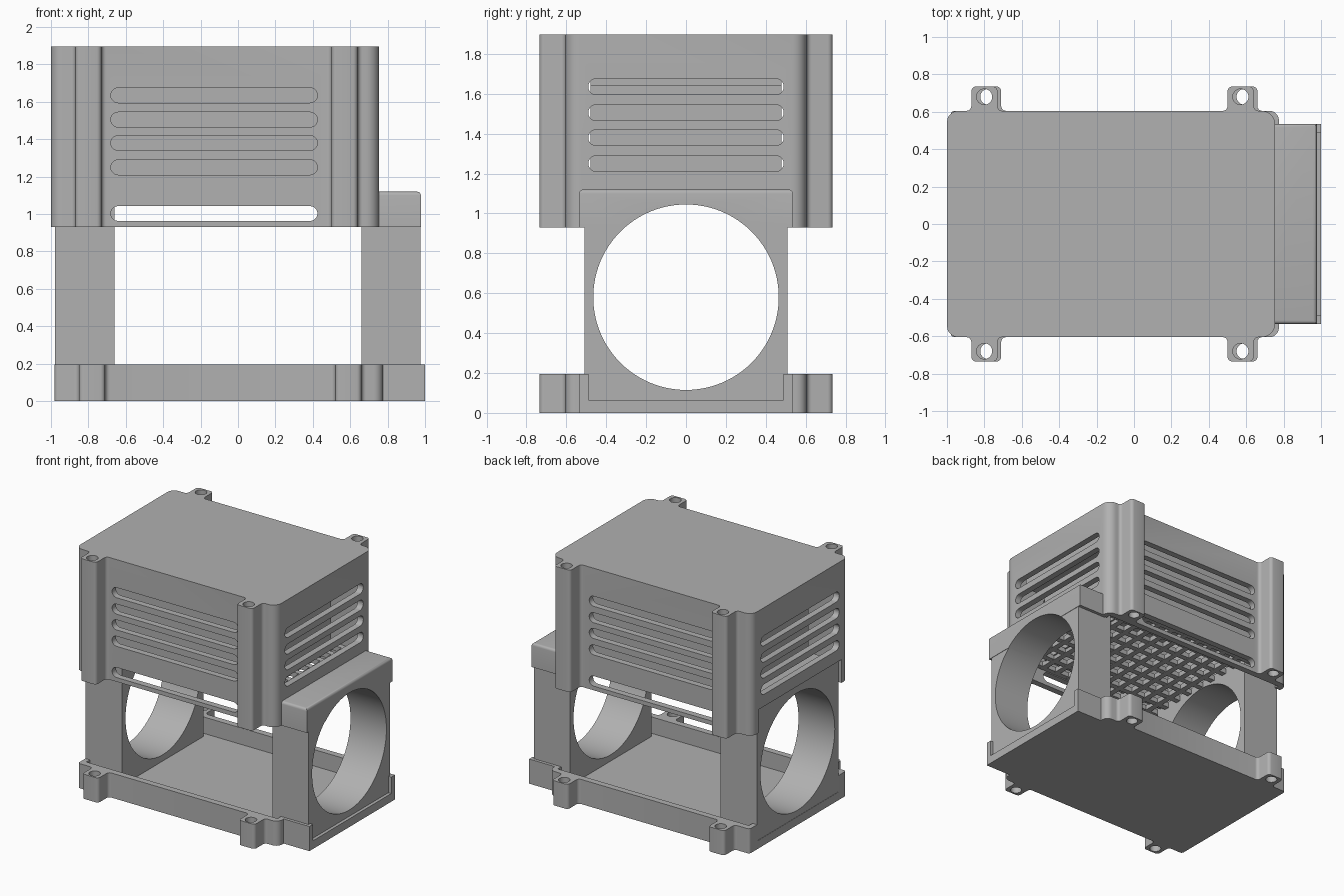
import bpy, bmesh, math
from mathutils import Vector, Matrix

cube = bpy.data.objects.get("Cube")
if cube:
    bpy.data.objects.remove(cube, do_unlink=True)

grey = bpy.data.materials.new("plain grey")
grey.use_nodes = True
GREY = (0.44, 0.44, 0.44, 1)
grey.diffuse_color = GREY
grey.node_tree.nodes["Principled BSDF"].inputs["Base Color"].default_value = GREY


def new_object(name, bm):
    bmesh.ops.recalc_face_normals(bm, faces=bm.faces)
    mesh = bpy.data.meshes.new(name)
    bm.to_mesh(mesh)
    bm.free()
    mesh.materials.append(grey)
    obj = bpy.data.objects.new(name, mesh)
    bpy.context.collection.objects.link(obj)
    return obj


def add_box(bm, x, y, z):
    """Box from three (low, high) ranges."""
    size = [r[1] - r[0] for r in (x, y, z)]
    mid = [(r[0] + r[1]) / 2 for r in (x, y, z)]
    m = Matrix.Translation(mid) @ Matrix.Diagonal((*size, 1))
    return bmesh.ops.create_cube(bm, size=1, matrix=m)["verts"]


def box(name, x, y, z):
    bm = bmesh.new()
    add_box(bm, x, y, z)
    return new_object(name, bm)


def cylinder(name, centre, radius, depth, axis, sides=48):
    bm = bmesh.new()
    turn = Vector((0, 0, 1)).rotation_difference(Vector(axis)).to_matrix().to_4x4()
    bmesh.ops.create_cone(bm, cap_ends=True, segments=sides, radius1=radius,
                          radius2=radius, depth=depth,
                          matrix=Matrix.Translation(centre) @ turn)
    return new_object(name, bm)


def rounded(corners, steps=5):
    """Replace each (x, y, radius) right-angle corner by an arc."""
    pts = []
    for i, (x, y, r) in enumerate(corners):
        p = Vector((x, y))
        a = (Vector(corners[i - 1][:2]) - p).normalized() * r
        b = (Vector(corners[(i + 1) % len(corners)][:2]) - p).normalized() * r
        if r == 0:
            pts.append(p)
            continue
        for k in range(steps + 1):
            t = math.pi / 2 * k / steps
            pts.append(p + a * (1 - math.sin(t)) + b * (1 - math.cos(t)))
    return pts


def prism(name, pts, low, high, place=lambda u, v, w: (u, v, w)):
    bm = bmesh.new()
    face = bm.faces.new([bm.verts.new(place(p[0], p[1], low)) for p in pts])
    step = Vector(place(0, 0, high)) - Vector(place(0, 0, low))
    out = bmesh.ops.extrude_face_region(bm, geom=[face])["geom"]
    bmesh.ops.translate(bm, vec=step, verts=[v for v in out if isinstance(v, bmesh.types.BMVert)])
    return new_object(name, bm)


def cut(obj, cutters):
    for c in cutters:
        c.hide_render = True
        mod = obj.modifiers.new("cut", "BOOLEAN")
        mod.operation = "DIFFERENCE"
        mod.solver = "EXACT"
        mod.object = c
    bake(obj)
    for c in cutters:
        bpy.data.objects.remove(c, do_unlink=True)


def bake(obj):
    bpy.context.view_layer.update()
    graph = bpy.context.evaluated_depsgraph_get()
    mesh = bpy.data.meshes.new_from_object(obj.evaluated_get(graph))
    obj.modifiers.clear()
    obj.data = mesh


LUGS = (-0.80, 0.57)     # screw lug centres along the lid
SHIFT = 0.02             # tray lugs sit slightly further along
WALL = 0.605


def outline(left, right, shift, left_radius):
    """Front half of the plan with two screw lugs, mirrored to the back."""
    half = [(left, -WALL, left_radius)]
    for c in LUGS:
        a, b = c - 0.07 + shift, c + 0.07 + shift
        half += [(a, -WALL, 0.025), (a, -0.735, 0.025), (b, -0.735, 0.025), (b, -WALL, 0.025)]
    half += right
    return half + [(x, -y, r) for x, y, r in reversed(half)]


def lug_holes(shift, low, high):
    return [cylinder("hole", (c + shift, s * 0.68, (low + high) / 2), 0.042,
                     high - low + 0.1, (0, 0, 1), 24)
            for c in LUGS for s in (-1, 1)]


def slot(low, high, z, depth_range, along_x):
    """Round-ended slot cutter through a wall."""
    r = 0.0399
    pts = rounded([(low, z - r, r), (high, z - r, r), (high, z + r, r), (low, z + r, r)])
    place = (lambda u, v, w: (u, w, v)) if along_x else (lambda u, v, w: (w, u, v))
    return prism("slot", pts, *depth_range, place)


# Base tray with screw lugs and a narrower extension at one end
tray = prism("base_tray", rounded(outline(-0.98, [(0.775, -WALL, 0.05), (0.775, -0.535, 0),
                                                  (1.0, -0.535, 0)], SHIFT, 0.02)), 0, 0.195)
cut(tray, [box("hollow", (-0.94, 0.735), (-0.555, 0.555), (0.065, 0.5)),
           box("extension_hollow", (0.6, 0.976), (-0.511, 0.511), (0.065, 0.5)),
           box("right_notch", (0.9, 1.1), (-0.49, 0.49), (0.065, 0.5)),
           box("left_notch", (-1.1, -0.9), (-0.511, 0.511), (0.065, 0.5))]
    + lug_holes(SHIFT, 0, 0.195))


def fan_hole():
    return cylinder("fan_hole", (0, 0, 0.58), 0.465, 3, (1, 0, 0), 96)


# Fan frames at both ends
for side, x in (("left", (0.66, 0.975)), ("right", (-0.978, -0.66))):
    frame = box(side + "_fan_frame", x, (-0.51, 0.51), (0.06, 1.10))
    cut(frame, [fan_hole()])

# Hood over the exposed fan frame
hood = box("fan_hood", (0.72, 0.978), (-0.535, 0.535), (0.93, 1.12))
bev = bmesh.new()
bev.from_mesh(hood.data)
edges = [e for e in bev.edges if all(v.co.z > 1.1 for v in e.verts)
         and any(v.co.x < 0.8 for v in e.verts) != all(v.co.x < 0.8 for v in e.verts)]
edges += [e for e in bev.edges if all(v.co.z > 1.1 and v.co.x > 0.9 for v in e.verts)]
bmesh.ops.bevel(bev, geom=edges, offset=0.02, segments=4, profile=0.5, affect="EDGES")
bev.to_mesh(hood.data)
bev.free()
cut(hood, [fan_hole()])

# Upper cover: hollow, slotted on all four walls, notched over the frames
cover = prism("upper_cover", rounded(outline(-1.0, [(0.755, -WALL, 0.07)], 0, 0.06)), 0.93, 1.897)
rows = (1.25, 1.38, 1.505, 1.635)
cutters = [box("hollow", (-0.95, 0.705), (-0.555, 0.555), (0.8, 1.84)),
           box("frame_notch", (-1.2, 1.2), (-0.52, 0.52), (0.8, 1.115))]
for s in (-1, 1):
    cutters += [slot(-0.68, 0.425, z, (s * 0.5, s * 0.7), True) for z in (1.003,) + rows]
cutters += [slot(-0.49, 0.49, z, d, False) for z in rows for d in ((-1.1, -0.92), (0.68, 0.85))]
cut(cover, cutters + lug_holes(0, 0.93, 1.897))

# Block hanging from the ceiling
box("ceiling_block", (-0.90, 0.66), (-0.478, 0.478), (1.64, 1.85))

# Inner filter box: four walls open top and bottom
inner = box("filter_box", (-0.74, 0.48), (-0.478, 0.478), (1.08, 1.64))
cut(inner, [box("inside", (-0.71, 0.45), (-0.448, 0.448), (1.0, 1.8))])

# Grid plate under the filter box
bm = bmesh.new()
nx, ny, bar = 11, 8, 0.022
for i in range(nx + 1):
    x = -0.70 + 1.40 * i / nx
    add_box(bm, (x - bar, x + bar), (-0.56, 0.56), (1.05, 1.09))
for j in range(ny + 1):
    y = -0.535 + 1.07 * j / ny
    add_box(bm, (-0.72, 0.71), (y - bar, y + bar), (1.051, 1.089))
new_object("grid_plate", bm)

# Smooth the rounded walls, keep hard edges sharp
for obj in bpy.context.scene.objects:
    obj.select_set(obj.type == "MESH")
bpy.context.view_layer.objects.active = cover
bpy.ops.object.shade_smooth_by_angle(angle=math.radians(30))
